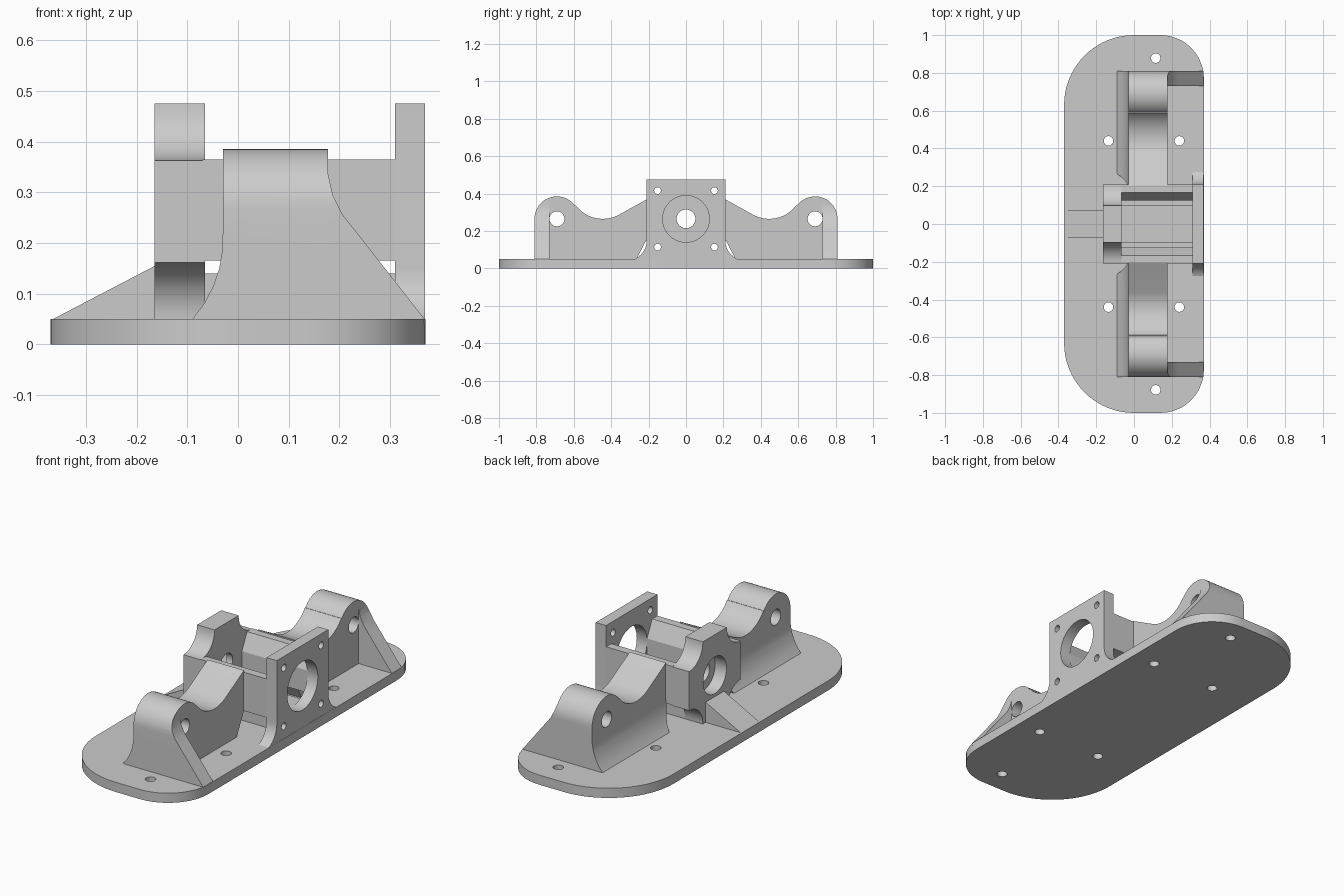
import bpy, bmesh
from math import sin, cos, radians
from mathutils import Vector

cube = bpy.data.objects.get("Cube")
if cube:
    bpy.data.objects.remove(cube)

grey = bpy.data.materials.new("light_grey")
grey.use_nodes = True
COLOR = (0.6, 0.6, 0.6, 1)
grey.diffuse_color = COLOR
grey.node_tree.nodes["Principled BSDF"].inputs["Base Color"].default_value = COLOR


def arc(cx, cy, r, start, end, n=12):
    steps = [radians(start + (end - start) * i / n) for i in range(n + 1)]
    return [(cx + r * cos(a), cy + r * sin(a)) for a in steps]


def prism(name, pts, axis, lo, hi):
    """Extrude a 2D outline along an axis; the outline uses the other two axes in order."""
    def place(p):
        co = list(p)
        co.insert("xyz".index(axis), lo)
        return co
    bm = bmesh.new()
    face = bm.faces.new([bm.verts.new(place(p)) for p in pts])
    out = bmesh.ops.extrude_face_region(bm, geom=[face])
    shift = Vector([hi - lo if a == axis else 0 for a in "xyz"])
    moved = [v for v in out["geom"] if isinstance(v, bmesh.types.BMVert)]
    bmesh.ops.translate(bm, verts=moved, vec=shift)
    bmesh.ops.recalc_face_normals(bm, faces=bm.faces)
    mesh = bpy.data.meshes.new(name)
    bm.to_mesh(mesh)
    bm.free()
    obj = bpy.data.objects.new(name, mesh)
    bpy.context.collection.objects.link(obj)
    mesh.materials.append(grey)
    return obj


def box(name, x, y, z):
    return prism(name, [(x[0], y[0]), (x[1], y[0]), (x[1], y[1]), (x[0], y[1])], "z", *z)


def drill(name, u, v, r, axis, lo, hi):
    return prism(name, arc(u, v, r, 0, 360, 40)[:-1], axis, lo, hi)


def combine(obj, tools, operation="DIFFERENCE"):
    """Apply a boolean with each tool, then remove the tool."""
    bpy.context.view_layer.objects.active = obj
    for tool in tools:
        tool.hide_render = True
        mod = obj.modifiers.new("cut", "BOOLEAN")
        mod.operation, mod.solver, mod.object = operation, "EXACT", tool
        bpy.ops.object.modifier_apply(modifier=mod.name)
        bpy.data.objects.remove(tool)


def mirrored(pts):
    return pts + [(-y, z) for y, z in reversed(pts)]


BASE, SHAFT = 0.05, 0.265

# Base plate: large corners on one long side, smaller on the other
big, small = 0.37, 0.23
outline = (arc(0.37 - small, 1 - small, small, 0, 90) + arc(-0.37 + big, 1 - big, big, 90, 180, 20)
           + arc(-0.37 + big, big - 1, big, 180, 270, 20) + arc(0.37 - small, small - 1, small, 270, 360))
base = prism("base_plate", outline, "z", 0, BASE)
combine(base, [drill("screw_hole", x, s * y, 0.025, "z", -0.1, 0.2)
               for x, y in [(0.115, 0.878), (-0.135, 0.44), (0.24, 0.44)] for s in (1, -1)])

# Motor plate with curved feet
half = [(0.21, 0.475)] + arc(0.32, 0.15, 0.11, 180, 270) + [(0.32, 0.04)]
motor_plate = prism("motor_plate", mirrored(half), "x", 0.31, 0.369)
combine(motor_plate, [drill("motor_bore", 0, SHAFT, 0.125, "x", 0.2, 0.5)]
        + [drill("bolt_hole", y, SHAFT + dz, 0.018, "x", 0.2, 0.5)
           for y in (-0.152, 0.152) for dz in (-0.151, 0.151)])

# Bearing block with scooped corners, a shaft hole and a bearing seat
half = ([(0.098, 0.475)] + arc(0.21, 0.475, 0.112, 180, 270)
        + arc(0.21, BASE, 0.112, 90, 180) + [(0.098, 0.04)])
block = prism("bearing_block", mirrored(half), "x", -0.165, -0.065)
combine(block, [drill("shaft_hole", 0, SHAFT, 0.05, "x", -0.3, 0.1),
                drill("bearing_seat", 0, SHAFT, 0.095, "x", -0.3, -0.1)])

# Pedestal under the motor and sloping rib behind the bearing block
pedestal = box("pedestal", (-0.07, 0.315), (-0.098, 0.098), (0.04, 0.14))
rib = prism("sloping_rib", [(-0.365, BASE), (-0.16, 0.157), (-0.16, 0.04), (-0.365, 0.04)],
            "y", -0.075, 0.075)
parts = [base, motor_plate, block, pedestal, rib]


def wing_outline(s):
    """Side outline of an arm: round hub, dip, and rise toward the centre."""
    pts = ([(0.27, 0.04), (0.81, 0.04)] + arc(0.69, SHAFT, 0.12, 0, 144, 24)
           + arc(0.445, 0.445, 0.18, -37, -118, 16) + [(0.205, 0.372), (0.205, 0.165)])
    return [(s * y, z) for y, z in pts]


left_flare = [(-0.02, 0.22), (-0.03, 0.22), (-0.031, 0.185), (-0.037, 0.15), (-0.049, 0.115),
              (-0.067, 0.08), (-0.09, BASE), (-0.09, 0.04), (-0.02, 0.04)]
right_flare = [(0.17, 0.385), (0.178, 0.385), (0.178, 0.335), (0.187, 0.295), (0.207, 0.255),
               (0.235, 0.22), (0.368, BASE), (0.368, 0.04), (0.17, 0.04)]

for s, side in ((-1, "front"), (1, "back")):
    # Arm wall, with the two flares trimmed to the same side outline
    arm = prism(side + "_arm", wing_outline(s), "x", -0.03, 0.178)
    foot = prism(side + "_arm_foot", left_flare, "y", *sorted((s * 0.2, s * 0.81)))
    gusset = prism(side + "_arm_gusset", right_flare, "y", *sorted((s * 0.73, s * 0.81)))
    for flare in (foot, gusset):
        combine(flare, [prism("trim", wing_outline(s), "x", -0.5, 0.5)], "INTERSECT")
    combine(arm, [foot, gusset], "UNION")
    combine(arm, [drill("pivot_hole", s * 0.69, SHAFT, 0.04, "x", -0.5, 0.5)])

    # Rail joining motor plate and bearing block
    section = [(0.21, 0.165), (0.21, 0.365), (0.167, 0.365), (0.125, 0.28), (0.125, 0.165)]
    rail = prism(side + "_rail", [(s * y, z) for y, z in section], "x", -0.07, 0.315)
    # Outer skin of the rail running flush across the block
    skin = box(side + "_rail_end", (-0.165, -0.06), sorted((s * 0.19, s * 0.21)), (0.165, 0.363))
    parts += [arm, rail, skin]

# Smooth the curved faces, keeping edges sharp
bpy.ops.object.select_all(action="DESELECT")
for obj in parts:
    obj.select_set(True)
bpy.context.view_layer.objects.active = base
bpy.ops.object.shade_smooth_by_angle(angle=radians(25))
